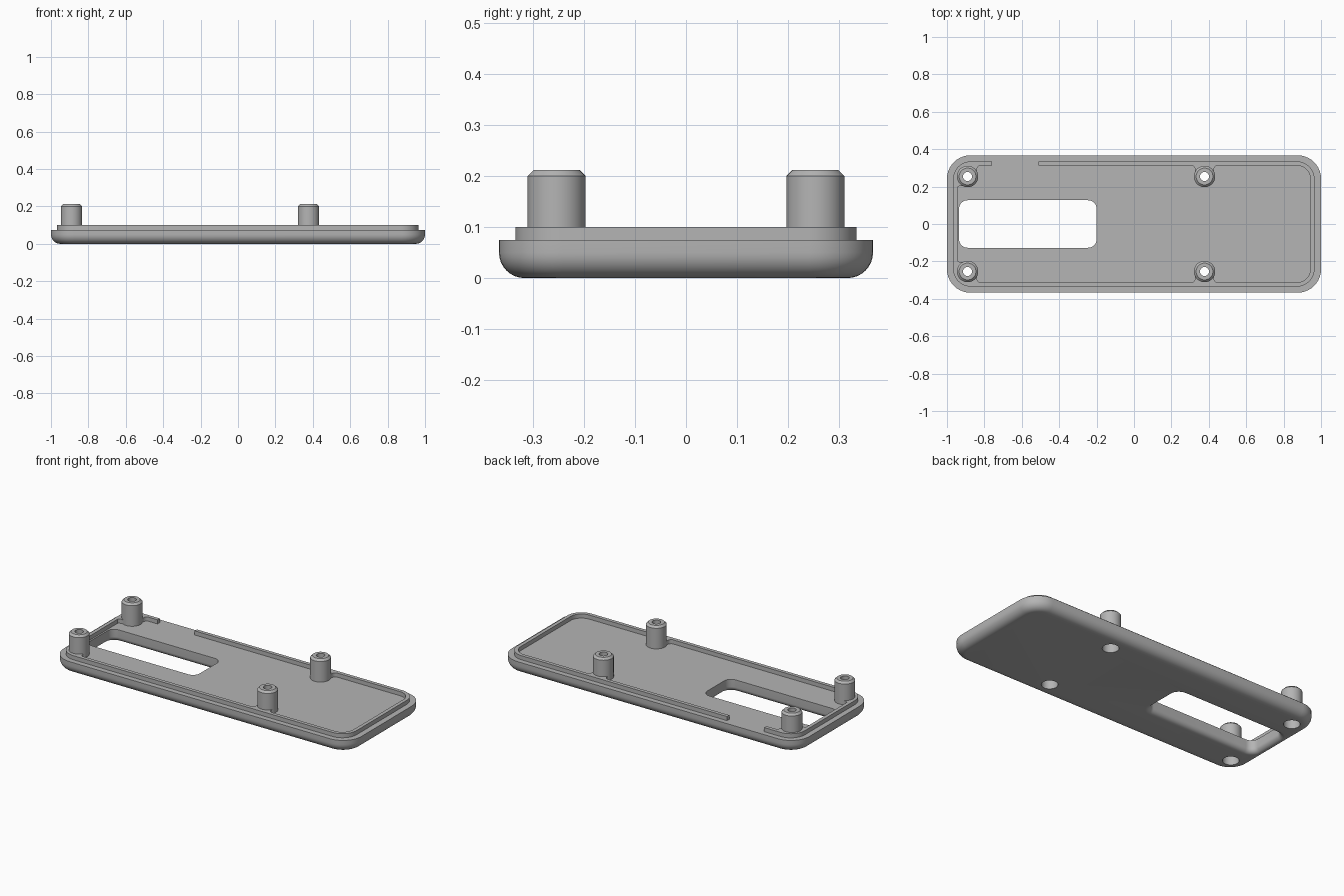
import bpy, bmesh, math

cube = bpy.data.objects.get("Cube")
if cube:
    bpy.data.objects.remove(cube)

grey = bpy.data.materials.new("plain grey")
grey.use_nodes = True
grey.diffuse_color = (0.46, 0.46, 0.46, 1)
grey.node_tree.nodes["Principled BSDF"].inputs["Base Color"].default_value = grey.diffuse_color


def rounded(x0, x1, y0, y1, r, grow=0.0, steps=10):
    """Outline of a rounded rectangle, optionally grown outward."""
    x0, x1, y0, y1, r = x0 - grow, x1 + grow, y0 - grow, y1 + grow, r + grow
    corners = [(x1 - r, y1 - r), (x0 + r, y1 - r), (x0 + r, y0 + r), (x1 - r, y0 + r)]
    pts = []
    for q, (cx, cy) in enumerate(corners):
        for i in range(steps + 1):
            a = math.pi / 2 * (q + i / steps)
            pts.append((cx + r * math.cos(a), cy + r * math.sin(a)))
    return pts


def circle(cx, cy, r, steps=40):
    angles = [2 * math.pi * i / steps for i in range(steps)]
    return [(cx + r * math.cos(a), cy + r * math.sin(a)) for a in angles]


def loft(name, layers):
    """Solid made by joining (outline, height) layers from bottom to top."""
    bm = bmesh.new()
    rings = [[bm.verts.new((x, y, z)) for x, y in pts] for pts, z in layers]
    for low, high in zip(rings, rings[1:]):
        for i in range(len(low)):
            j = (i + 1) % len(low)
            bm.faces.new((low[i], low[j], high[j], high[i]))
    bm.faces.new(rings[0][::-1])
    bm.faces.new(rings[-1])
    bmesh.ops.recalc_face_normals(bm, faces=bm.faces)
    mesh = bpy.data.meshes.new(name)
    bm.to_mesh(mesh)
    bm.free()
    mesh.materials.append(grey)
    obj = bpy.data.objects.new(name, mesh)
    bpy.context.collection.objects.link(obj)
    return obj


def activate(obj):
    bpy.ops.object.select_all(action='DESELECT')
    obj.select_set(True)
    bpy.context.view_layer.objects.active = obj


def cut(obj, cutters):
    activate(obj)
    for c in cutters:
        mod = obj.modifiers.new("cut", 'BOOLEAN')
        mod.operation = 'DIFFERENCE'
        mod.solver = 'EXACT'
        mod.object = c
        bpy.ops.object.modifier_apply(modifier=mod.name)


FLOOR, LIP_TOP, POST_TOP = 0.075, 0.1, 0.212
POST_R, BORE_R, SCREW_R = 0.057, 0.045, 0.024
posts = [(x, y) for x in (-0.89, 0.377) for y in (-0.254, 0.254)]
arc = [math.pi / 2 * i / 8 for i in range(9)]

# Base plate with a rounded lower edge
fillet = 0.05
plate = loft("base_plate", [
    (rounded(-1, 1, -0.367, 0.367, 0.125, -fillet * (1 - math.sin(a))),
     fillet * (1 - math.cos(a))) for a in arc
] + [(rounded(-1, 1, -0.367, 0.367, 0.125), FLOOR)])

# Window cutter, softened at the underside
soft = 0.03
window = (-0.935, -0.2, -0.127, 0.127, 0.045)
window_cutter = loft("window_cutter", [(rounded(*window, soft), -0.02)] + [
    (rounded(*window, soft * (1 - math.sin(a))), soft * (1 - math.cos(a))) for a in arc
] + [(rounded(*window), 0.2)])

# Screw cutters: wide recess from below, narrow hole through the top
screw_cutters = [loft("screw_cutter", [
    (circle(x, y, BORE_R), -0.02), (circle(x, y, BORE_R), 0.13),
    (circle(x, y, SCREW_R), 0.13), (circle(x, y, SCREW_R), 0.3)]) for x, y in posts]

cut(plate, [window_cutter] + screw_cutters)

# Raised lip with a gap in the back edge
lip_outline = rounded(-0.967, 0.965, -0.335, 0.335, 0.095)
lip_inside = rounded(-0.945, 0.943, -0.313, 0.313, 0.073)
lip = loft("lip", [(lip_outline, 0.06), (lip_outline, LIP_TOP)])
hollow = loft("lip_cutter", [(lip_inside, 0.02), (lip_inside, 0.2)])
gap_outline = [(-0.76, 0.2), (-0.51, 0.2), (-0.51, 0.5), (-0.76, 0.5)]
gap = loft("gap_cutter", [(gap_outline, 0.02), (gap_outline, 0.2)])
cut(lip, [hollow, gap] + screw_cutters)
parts = [plate, lip]


def web(x, y, turn):
    """Flared bridge from a post to the lip, pointing along turn."""
    f = 0.025
    side = [(0.05 + f * (1 - math.cos(a)), 0.06 - f + f * math.sin(a)) for a in arc]
    half = [(0.05, 0)] + side + [(0.05 + f, 0.066)]
    shape = half + [(-u, v) for u, v in reversed(half)]
    c, s = math.cos(turn), math.sin(turn)
    pts = [(x + u * c - v * s, y + u * s + v * c) for u, v in shape]
    obj = loft("post_web", [(pts, 0.06), (pts, LIP_TOP)])
    if x < 0:
        # keep the corner bridges within the outline of the lip
        activate(obj)
        limit = loft("limit", [(lip_outline, 0.02), (lip_outline, 0.2)])
        mod = obj.modifiers.new("limit", 'BOOLEAN')
        mod.operation = 'INTERSECT'
        mod.solver = 'EXACT'
        mod.object = limit
        bpy.ops.object.modifier_apply(modifier=mod.name)
        bpy.data.objects.remove(limit)
    return obj


# Screw posts with chamfered tops and their bridges
for (x, y), cutter in zip(posts, screw_cutters):
    post = loft("screw_post", [
        (circle(x, y, POST_R), 0.06), (circle(x, y, POST_R), POST_TOP - 0.012),
        (circle(x, y, POST_R - 0.012), POST_TOP)])
    group = [post, web(x, y, 0 if y > 0 else math.pi)]
    if x < 0:
        group.append(web(x, y, math.pi / 2))
    for obj in group:
        cut(obj, [cutter])
    parts += group

# Remove helpers and shade
for c in screw_cutters + [window_cutter, hollow, gap]:
    bpy.data.objects.remove(c)
for obj in parts:
    activate(obj)
    bpy.ops.object.shade_smooth_by_angle(angle=math.radians(30))
